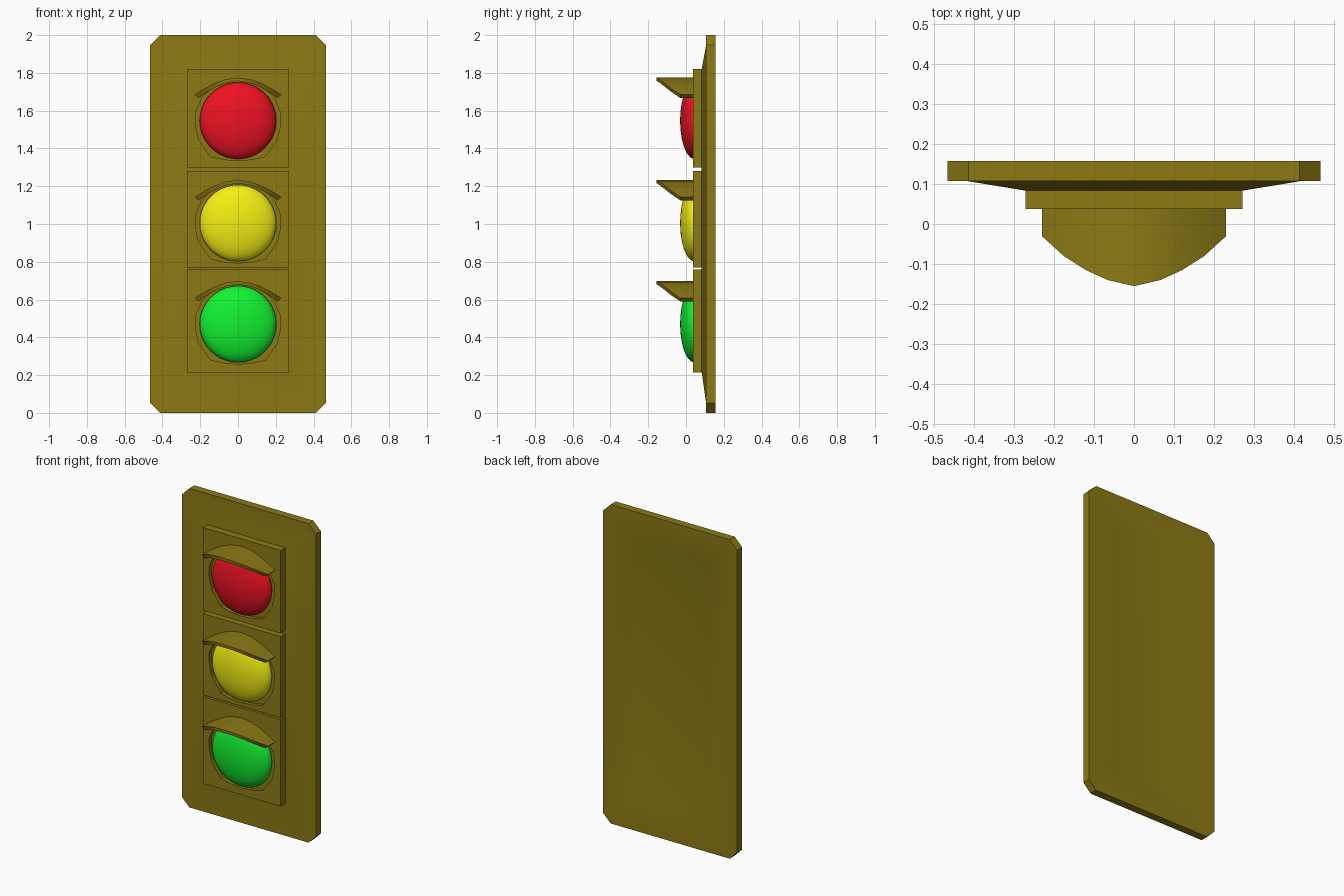
import bpy, bmesh, math

if "Cube" in bpy.data.objects:
    bpy.data.objects.remove(bpy.data.objects["Cube"])


def material(name, rgb):
    m = bpy.data.materials.new(name)
    m.diffuse_color = (*rgb, 1)
    m.use_nodes = True
    m.node_tree.nodes["Principled BSDF"].inputs["Base Color"].default_value = m.diffuse_color
    return m


def make(name, bm, mat):
    bmesh.ops.remove_doubles(bm, verts=bm.verts, dist=0.0005)
    bmesh.ops.recalc_face_normals(bm, faces=bm.faces)
    me = bpy.data.meshes.new(name)
    bm.to_mesh(me)
    bm.free()
    ob = bpy.data.objects.new(name, me)
    bpy.context.collection.objects.link(ob)
    me.materials.append(mat)
    return ob


def smooth(ob, degrees):
    bpy.ops.object.select_all(action='DESELECT')
    ob.select_set(True)
    bpy.context.view_layer.objects.active = ob
    bpy.ops.object.shade_smooth_by_angle(angle=math.radians(degrees))


def loft(loops):
    """Closed solid through a list of equal-length point loops."""
    bm = bmesh.new()
    rings = [[bm.verts.new(p) for p in loop] for loop in loops]
    n = len(rings[0])
    for a, b in zip(rings, rings[1:]):
        for i in range(n):
            j = (i + 1) % n
            bm.faces.new((a[i], a[j], b[j], b[i]))
    bm.faces.new(rings[0])
    bm.faces.new(rings[-1])
    return bm


def plate_loop(w, z0, z1, y, c=0.0):
    """Rectangle with corners cut by c."""
    return [(w, y, z0 + c), (w, y, z1 - c), (w - c, y, z1), (c - w, y, z1),
            (-w, y, z1 - c), (-w, y, z0 + c), (c - w, y, z0), (w - c, y, z0)]


paint = material("housing_paint", (0.26, 0.195, 0.007))

# Dished back plate with cut corners
T = 0.05
steps = [(0.27, 0.215, 1.82, 0.083, 0), (0.415, 0.05, 1.95, 0.107, 0),
         (0.465, 0.0, 2.0, 0.107, 0.052)]
front = [plate_loop(*s) for s in steps]
back = [[(x, y + T, z) for x, y, z in loop] for loop in reversed(front)]
smooth(make("back_plate", loft(front + back), paint), 30)

# Outline of the shallow lens recess and of the visor (right half, relative to lens)
recess_half = [(0, 0.222), (0.12, 0.19), (0.19, 0.125), (0.226, 0.04), (0.226, -0.02),
               (0.208, -0.10), (0.145, -0.19), (0.075, -0.205), (0, -0.212)]
visor_half = [(0, 0.228, -0.155), (0.065, 0.219, -0.14), (0.12, 0.200, -0.115),
              (0.175, 0.172, -0.08), (0.23, 0.138, -0.03)]

units = [("red", 1.547, 1.30, 1.82, (0.85, 0.006, 0.016)),
         ("yellow", 1.005, 0.77, 1.28, (0.90, 0.86, 0.006)),
         ("green", 0.470, 0.215, 0.76, (0.006, 0.88, 0.03))]

for name, zc, z0, z1, rgb in units:
    # Square housing with recess
    box = make(name + "_housing",
               loft([plate_loop(0.27, z0, z1, y) for y in (0.037, 0.09)]), paint)
    outline = recess_half + [(-x, z) for x, z in recess_half[-2:0:-1]]
    cutter = make(name + "_recess_cutter",
                  loft([[(x, y, zc + z) for x, z in outline] for y in (0.0, 0.06)]), paint)
    cutter.hide_render = True
    cutter.hide_viewport = True
    cut = box.modifiers.new("recess", 'BOOLEAN')
    cut.operation = 'DIFFERENCE'
    cut.solver = 'EXACT'
    cut.object = cutter

    # Domed lens
    bm = bmesh.new()
    bmesh.ops.create_uvsphere(bm, u_segments=40, v_segments=20, radius=1)
    for v in bm.verts:
        x, y, z = v.co
        v.co = (0.203 * x, 0.045 - 0.076 * z if z > 0 else 0.045 - 0.03 * z, zc + 0.203 * y)
    smooth(make(name + "_lens", bm, material(name + "_glass", rgb)), 60)

    # Curved visor: sweep of four-point sections across the arc
    arc = [(-x, z, y) for x, z, y in visor_half[:0:-1]] + visor_half
    sections = []
    for x, z, y in arc:
        ix, iz = x * 0.915, z - 0.018
        sections.append([(x, y, zc + z), (ix, y, zc + iz),
                         (ix, 0.06, zc + iz), (x, 0.06, zc + z)])
    smooth(make(name + "_visor", loft(sections), paint), 30)
